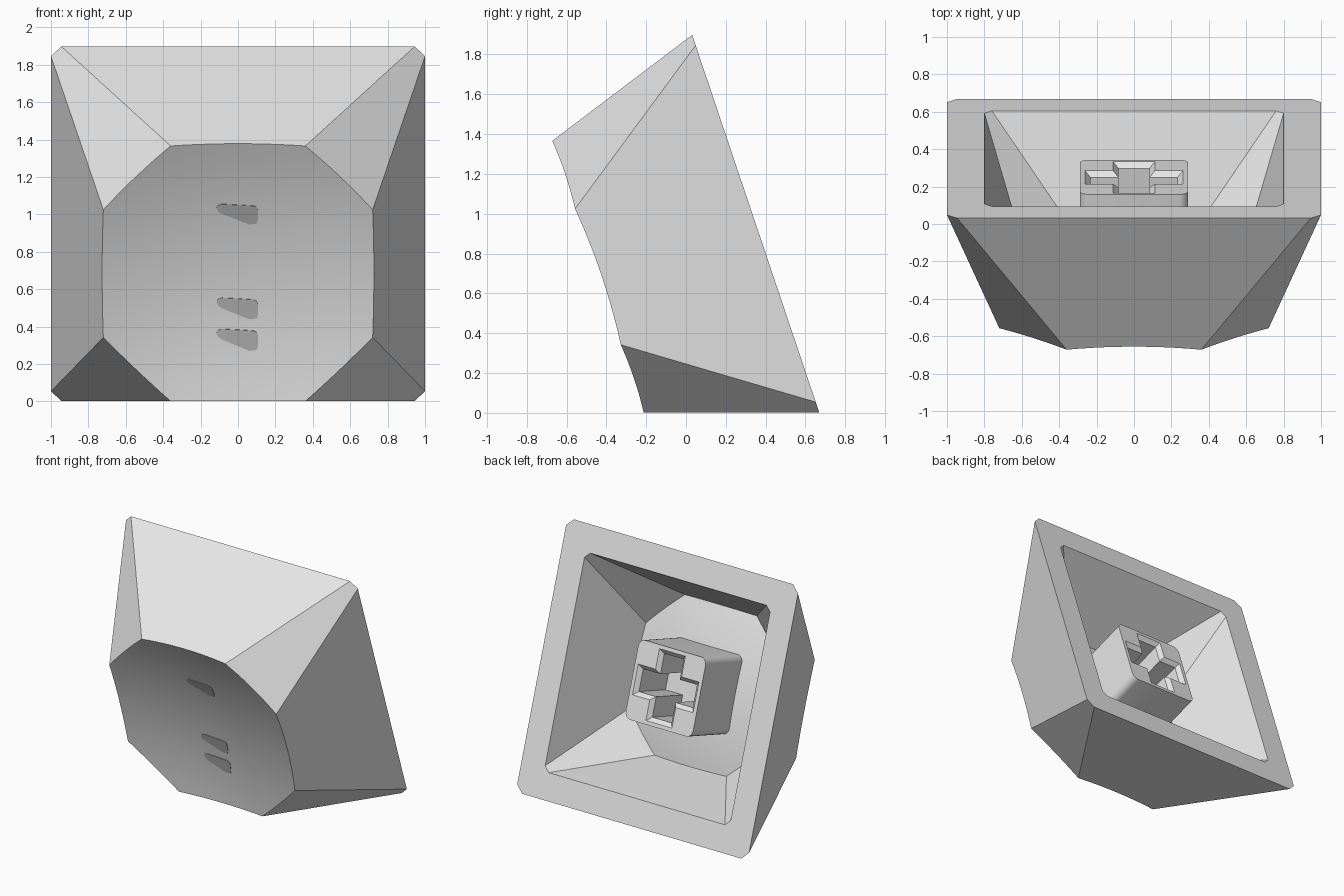
import bpy, bmesh, math
from mathutils import Vector

if "Cube" in bpy.data.objects:
    bpy.data.objects.remove(bpy.data.objects["Cube"])

TILT = math.radians(108.6)      # local z points out through the dished top
CENTRE = (0, 0.35, 0.95)
R = 3.1                         # dish radius


def material(name, v):
    m = bpy.data.materials.new(name)
    m.diffuse_color = (v, v, v, 1)
    m.use_nodes = True
    m.node_tree.nodes["Principled BSDF"].inputs["Base Color"].default_value = m.diffuse_color
    return m


def finish(bm, name, mat):
    bmesh.ops.recalc_face_normals(bm, faces=bm.faces)
    me = bpy.data.meshes.new(name)
    bm.to_mesh(me)
    bm.free()
    me.materials.append(mat)
    ob = bpy.data.objects.new(name, me)
    ob.location = CENTRE
    ob.rotation_euler = (TILT, 0, 0)
    bpy.context.collection.objects.link(ob)


def octagon(a, h):
    return [Vector(p) for p in ((a, -h), (a, h), (h, a), (-h, a),
                                (-a, h), (-a, -h), (-h, -a), (h, -a))]


def dish(p, a, h, top):
    return top - (a * a + h * h - p.length_squared) / (2 * R)


def tapered_shell(bm, base_a, base_h, a, h, top, seg=10, rings=10):
    """Eight flat walls rising to a spherical dish; returns the base loop."""
    lo, hi = octagon(base_a, base_h), octagon(a, h)
    rim = []
    for i in range(8):
        j = (i + 1) % 8
        for k in range(seg):
            b, c, t = lo[i].lerp(lo[j], k / seg), hi[i].lerp(hi[j], k / seg), 1
            for _ in range(12):
                t = dish(b.lerp(c, t), a, h, top) / top
            rim.append(b.lerp(c, t))
    loops = []
    for r in range(rings, 0, -1):
        pts = [p * r / rings for p in rim]
        loops.append([bm.verts.new((p.x, p.y, dish(p, a, h, top))) for p in pts])
    n = len(rim)
    faces = []
    for o, q in zip(loops, loops[1:]):
        faces += [bm.faces.new((o[i], o[(i + 1) % n], q[(i + 1) % n], q[i])) for i in range(n)]
    mid = bm.verts.new((0, 0, dish(Vector((0, 0)), a, h, top)))
    q = loops[-1]
    faces += [bm.faces.new((q[i], q[(i + 1) % n], mid)) for i in range(n)]
    for f in faces:
        f.smooth = True
    base = [bm.verts.new((p.x, p.y, 0)) for p in lo]
    for i in range(8):
        arc = [loops[0][(i * seg + k) % n] for k in range(seg + 1)]
        bm.faces.new([base[(i + 1) % 8], base[i]] + arc)
    return base


def ring(bm, pts, z):
    return [bm.verts.new((x, y, z)) for x, y in pts]


def bridge(bm, a, b, smooth=False):
    n = len(a)
    for i in range(n):
        f = bm.faces.new((a[i], a[(i + 1) % n], b[(i + 1) % n], b[i]))
        f.smooth = smooth


def loop_edges(bm, loop):
    return [bm.edges.new((loop[i - 1], loop[i])) if not bm.edges.get((loop[i - 1], loop[i]))
            else bm.edges.get((loop[i - 1], loop[i])) for i in range(len(loop))]


plastic = material("light grey plastic", 0.8)
dark = material("dark grey marking", 0.48)

# Hollow cap: outer and inner shells joined by the flat rim
bm = bmesh.new()
outer = tapered_shell(bm, 1.0, 0.945, 0.72, 0.36, 0.836)
inner = tapered_shell(bm, 0.8, 0.76, 0.585, 0.31, 0.625)
bridge(bm, outer, inner)
finish(bm, "cap_shell", plastic)


# Stem: rounded block with a chamfered cross socket
def rounded_square(s, r, seg=5):
    pts = []
    for q in range(4):
        cx, cy = [(1, 1), (-1, 1), (-1, -1), (1, -1)][q]
        for k in range(seg + 1):
            t = math.pi / 2 * (q + k / seg)
            pts.append((cx * (s - r) + r * math.cos(t), cy * (s - r) + r * math.sin(t)))
    return pts


def cross(l, w):
    return [(l, -w), (l, w), (w, w), (w, l), (-w, l), (-w, w),
            (-l, w), (-l, -w), (-w, -w), (-w, -l), (w, -l), (w, -w)]


bm = bmesh.new()
END, FLOOR, ROOT = 0.105, 0.48, 0.62
block = rounded_square(0.29, 0.05)
tip, root = ring(bm, block, END), ring(bm, block, ROOT)
bridge(bm, tip, root, True)
bm.faces.new(root)
mouth = ring(bm, cross(0.262, 0.112), END)
throat = ring(bm, cross(0.232, 0.083), END + 0.03)
floor = ring(bm, cross(0.232, 0.083), FLOOR)
bridge(bm, mouth, throat)
bridge(bm, throat, floor)
bm.faces.new(floor)
bmesh.ops.triangle_fill(bm, use_beauty=True, normal=(0, 0, -1),
                        edges=loop_edges(bm, tip) + loop_edges(bm, mouth))
finish(bm, "stem", plastic)

# Three teardrop marks lying on the dish
DROP = [(-.115, -.02), (-.105, -.006), (-.088, 0), (0, -.005), (.085, -.01), (.102, -.02),
        (.108, -.037), (.108, -.085), (.1, -.113), (.06, -.118), (-.02, -.085), (-.09, -.055),
        (-.108, -.04)]
for i, v in enumerate((0.365, -0.169, -0.34)):
    bm = bmesh.new()
    pts = [Vector((x, v + y)) for x, y in DROP]
    lo, hi = [[bm.verts.new((p.x, p.y, dish(p, 0.72, 0.36, 0.836) + d)) for p in pts]
              for d in (-0.004, 0.004)]
    bridge(bm, lo, hi)
    bm.faces.new(lo)
    bm.faces.new(hi)
    finish(bm, f"dish_mark_{i + 1}", dark)
